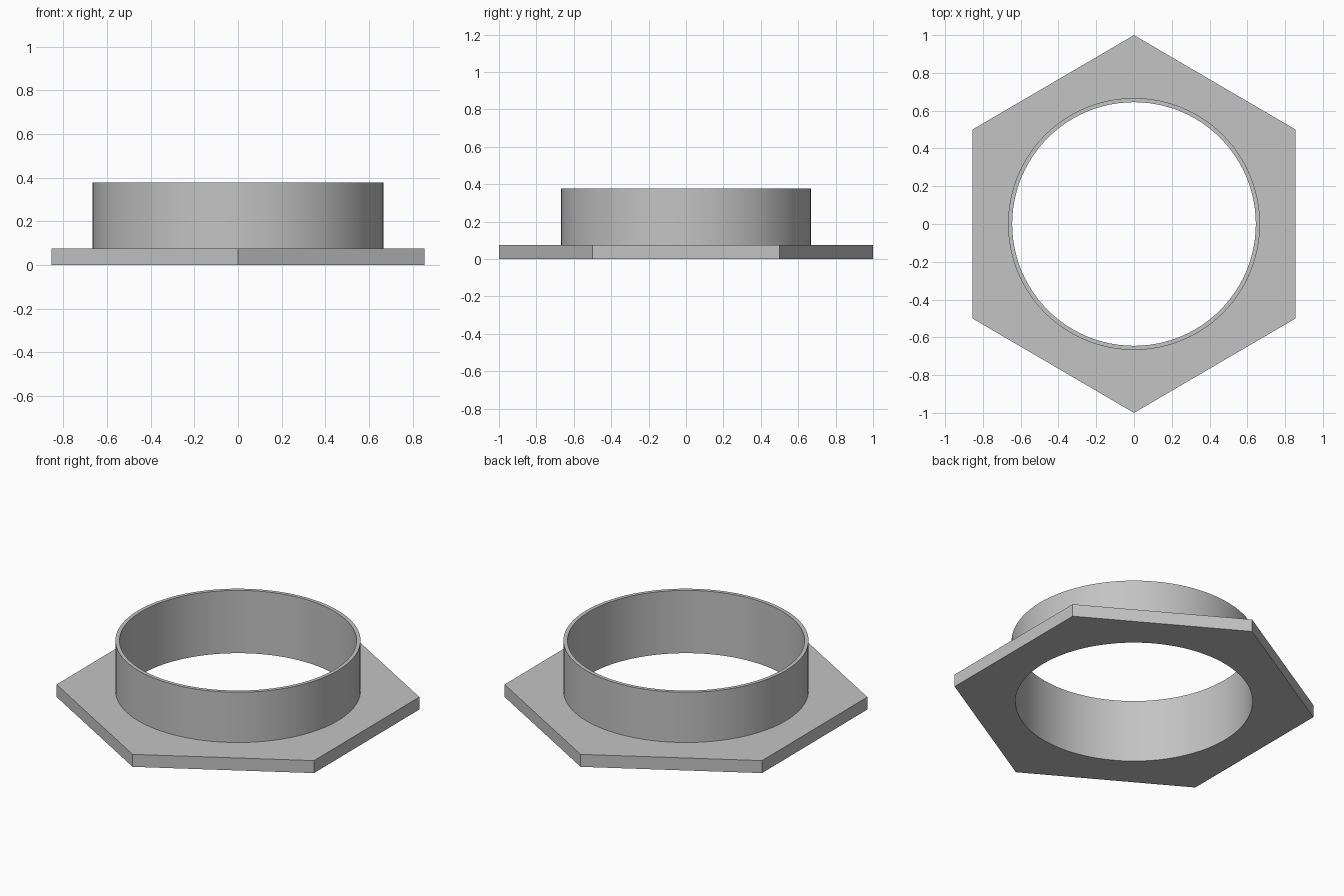
import bpy, bmesh
from math import sin, cos, pi

cube = bpy.data.objects.get("Cube")
if cube:
    bpy.data.objects.remove(cube, do_unlink=True)

SEGMENTS = 96
INNER, OUTER = 0.645, 0.667
PLATE_TOP, COLLAR_TOP = 0.075, 0.377
HEX_X = 0.855

# Material
grey = bpy.data.materials.new("light_grey")
grey.use_nodes = True
colour = (0.55, 0.55, 0.55, 1)
grey.diffuse_color = colour
grey.node_tree.nodes["Principled BSDF"].inputs["Base Color"].default_value = colour

bm = bmesh.new()


def loop(rx, ry, z, count):
    """Closed ring of vertices, starting at +y."""
    verts = [bm.verts.new((rx * sin(2 * pi * i / count), ry * cos(2 * pi * i / count), z))
             for i in range(count)]
    edges = [bm.edges.new((verts[i], verts[(i + 1) % count])) for i in range(count)]
    return verts, edges


def bridge(a, b):
    n = len(a[0])
    for i in range(n):
        j = (i + 1) % n
        bm.faces.new((a[0][i], a[0][j], b[0][j], b[0][i]))


# Hexagonal plate and round collar outlines
hex_rx = HEX_X / sin(pi / 3)
hex_low = loop(hex_rx, 1, 0, 6)
hex_high = loop(hex_rx, 1, PLATE_TOP, 6)
bore_low = loop(INNER, INNER, 0, SEGMENTS)
bore_high = loop(INNER, INNER, COLLAR_TOP, SEGMENTS)
rim = loop(OUTER, OUTER, COLLAR_TOP, SEGMENTS)
foot = loop(OUTER, OUTER, PLATE_TOP, SEGMENTS)

# Plate sides, bore, rim and outer collar wall
for a, b in ((hex_low, hex_high), (bore_low, bore_high), (bore_high, rim), (rim, foot)):
    bridge(a, b)

# Plate underside and top, each with its round hole
for outline, hole in ((hex_low, bore_low), (hex_high, foot)):
    bmesh.ops.triangle_fill(bm, edges=outline[1] + hole[1], use_beauty=True)

bmesh.ops.recalc_face_normals(bm, faces=bm.faces)
mesh = bpy.data.meshes.new("hexagonal_flange_collar")
bm.to_mesh(mesh)
bm.free()
mesh.materials.append(grey)

flange = bpy.data.objects.new("hexagonal_flange_collar", mesh)
bpy.context.collection.objects.link(flange)
bpy.ops.object.select_all(action="DESELECT")
flange.select_set(True)
bpy.context.view_layer.objects.active = flange
bpy.ops.object.shade_smooth_by_angle(angle=pi / 6)
